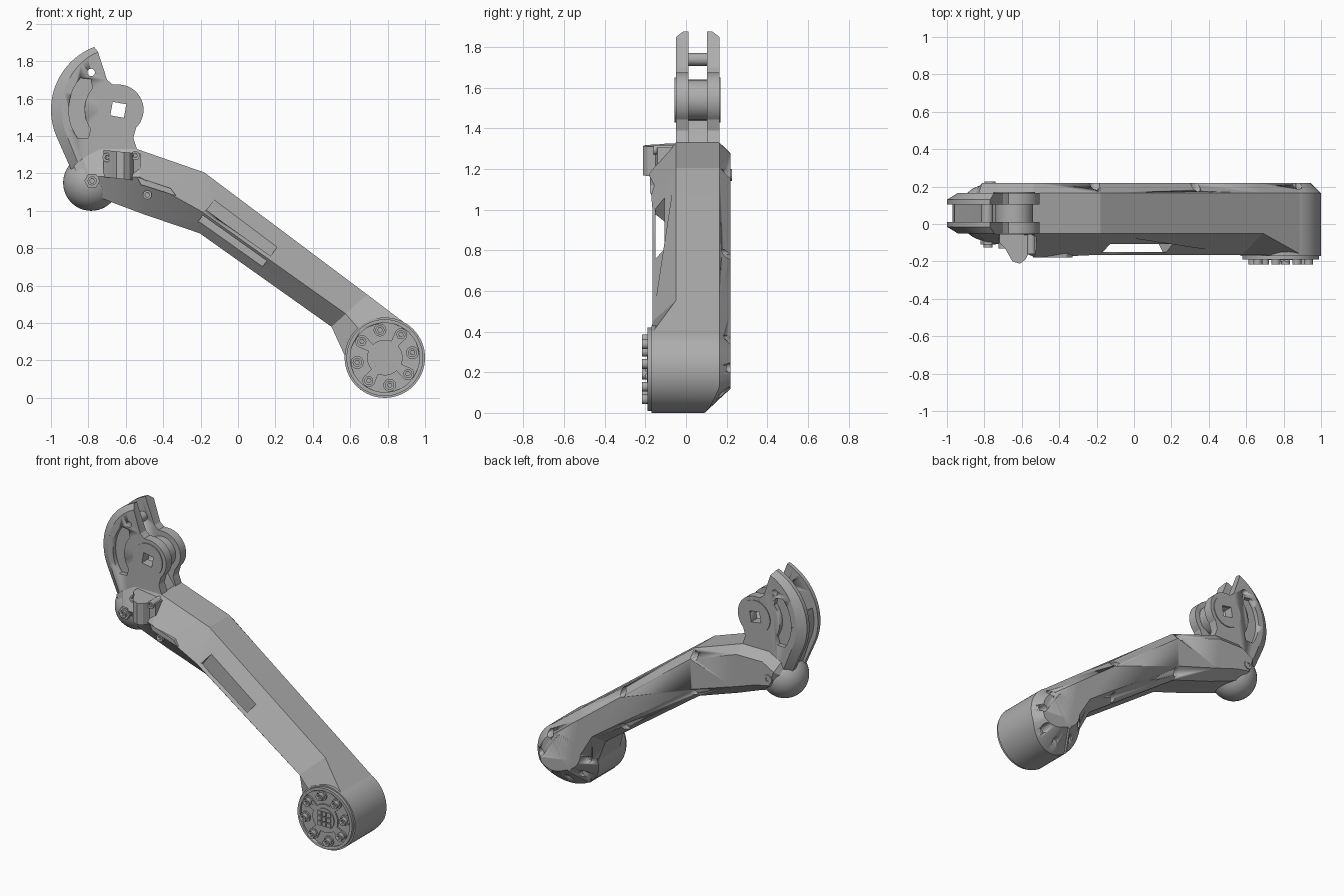
import bpy, bmesh
from math import radians, sin, cos, pi
from mathutils import Vector

cube = bpy.data.objects.get("Cube")
if cube:
    bpy.data.objects.remove(cube, do_unlink=True)

grey = bpy.data.materials.new("machined grey")
grey.use_nodes = True
grey.diffuse_color = (0.42, 0.42, 0.42, 1)
grey.node_tree.nodes["Principled BSDF"].inputs["Base Color"].default_value = (0.42, 0.42, 0.42, 1)


def loft(name, rings, angle=25):
    """Skin matching rings of points and cap both ends."""
    bm = bmesh.new()
    loops = [[bm.verts.new(p) for p in ring] for ring in rings]
    n = len(loops[0])
    for a, b in zip(loops, loops[1:]):
        for i in range(n):
            j = (i + 1) % n
            bm.faces.new((a[i], a[j], b[j], b[i]))
    bm.faces.new(loops[0])
    bm.faces.new(loops[-1])
    bmesh.ops.recalc_face_normals(bm, faces=bm.faces)
    mesh = bpy.data.meshes.new(name)
    bm.to_mesh(mesh)
    bm.free()
    ob = bpy.data.objects.new(name, mesh)
    bpy.context.collection.objects.link(ob)
    mesh.materials.append(grey)
    smooth(ob, angle)
    return ob


def smooth(ob, angle=25):
    bpy.ops.object.select_all(action='DESELECT')
    ob.select_set(True)
    bpy.context.view_layer.objects.active = ob
    bpy.ops.object.shade_smooth_by_angle(angle=radians(angle))


def prism(name, outline, y0, y1):
    return loft(name, [[(x, y, z) for x, z in outline] for y in (y0, y1)])


def arc(x, z, r, a0=0, a1=360, n=32):
    full = a1 - a0 == 360
    steps = n if full else n - 1
    return [(x + r * cos(radians(a0 + (a1 - a0) * i / steps)),
             z + r * sin(radians(a0 + (a1 - a0) * i / steps))) for i in range(n)]


def disc(name, x, z, r, y0, y1, n=32, turn=0):
    return prism(name, arc(x, z, r, turn, turn + 360, n), y0, y1)


def cut(targets, cutters):
    for ob in targets:
        bpy.context.view_layer.objects.active = ob
        for c in cutters:
            m = ob.modifiers.new("cut", 'BOOLEAN')
            m.operation, m.solver, m.object = 'DIFFERENCE', 'EXACT', c
            bpy.ops.object.modifier_apply(modifier=m.name)
    for c in cutters:
        bpy.data.objects.remove(c, do_unlink=True)


def socket_bolt(name, x, z, r, y0, y1):
    bolt = disc(name, x, z, r, y0, y1, 20)
    cut([bolt], [disc("bolt_cutter", x, z, r * 0.5, y0 - 0.01, y0 + 0.015, 6)])


# Arm: sections of top, bottom, ridge fraction, ridge y, front y, back y, bottom chamfer
HX, HZ, HR = 0.785, 0.215, 0.215
stations = [
    ((-0.88, 1.24), (-0.81, 1.11), 0.5, -0.06, -0.05, 0.17, 0.04),
    ((-0.83, 1.28), (-0.76, 1.08), 0.5, -0.10, -0.05, 0.22, 0.05),
    ((-0.74, 1.33), (-0.66, 1.04), 0.5, -0.11, -0.05, 0.22, 0.07),
    ((-0.54, 1.33), (-0.50, 0.98), 0.43, -0.18, -0.05, 0.22, 0.07),
    ((-0.18, 1.205), (-0.205, 0.88), 0.64, -0.165, -0.05, 0.22, 0.07),
    ((0.69, 0.553), (0.50, 0.38), 0.6, -0.165, -0.05, 0.22, 0.07),
    ((0.905, 0.39), (0.655, 0.04), 0.5, -0.17, -0.17, 0.22, 0.12),
]
TOP_CHAMFER = 0.055
rings = []
for top, bottom, f, ridge_y, front, back, c in stations:
    t, b = Vector(top), Vector(bottom)
    d = (b - t).normalized()
    section = [(t, front), (t, back - TOP_CHAMFER), (t + d * TOP_CHAMFER, back),
               (b - d * c, back), (b, back - c), (b, front), (t.lerp(b, f), ridge_y)]
    rings.append([(p.x, y, p.y) for p, y in section])
arm = loft("arm", rings, 12)

# Hand slot cut through the ridge, square to the arm
along, across = Vector((0.8, 0, -0.6)), Vector((0.6, 0, 0.8))
mid = Vector((0.01, -0.128, 0.89))
slot = loft("slot_cutter", [[mid + along * (a * 0.21) + across * s + Vector((0, b * 0.022, 0))
            for a, b in ((-1, -1), (1, -1), (1, 1), (-1, 1))] for s in (-0.4, 0.4)])
cut([arm], [slot])

# Drive housing with a chamfered back, deeper on its lower side
housing_rings = [[], [], []]
for i in range(64):
    a = 2 * pi * i / 64
    u, v = cos(a), sin(a)
    c = TOP_CHAMFER + 0.085 * max(0, -0.4 * u - 0.9 * v)
    for ring, r, y in zip(housing_rings, (HR, HR, HR - c), (-0.17, 0.22 - c, 0.22)):
        ring.append((HX + r * u, y, HZ + r * v))
housing = loft("drive_housing", housing_rings)

# Screw wells along the back edges
wells = [(-0.21, 1.17), (0.33, 0.78), (0.87, 0.36), (-0.19, 0.92), (0.33, 0.54),
         (0.94, 0.22), (0.90, 0.10), (0.78, 0.06), (0.66, 0.12), (0.62, 0.24)]
cut([arm, housing], [disc("well_cutter", x, z, 0.026, 0.13, 0.3, 16) for x, z in wells])
socket_bolt("end_screw", -0.77, 1.17, 0.03, 0.215, 0.226)

# Output flange on the drive housing
flange = disc("output_flange", HX, HZ, 0.205, -0.19, -0.165, 64)
cut([flange], [disc("flange_cutter", HX, HZ, 0.185, -0.2, -0.178, 64)])
disc("output_disc", HX, HZ, 0.095, -0.187, -0.17, 40)
disc("output_boss", HX, HZ, 0.07, -0.193, -0.17, 40)
for i in range(8):
    a = 2 * pi * i / 8 + radians(10)
    x, z = HX + 0.15 * cos(a), HZ + 0.15 * sin(a)
    disc("bolt_pad", x, z, 0.034, -0.189, -0.17, 24)
    socket_bolt("flange_bolt", x, z, 0.024, -0.217, -0.17)
    if i % 2:
        u, v = cos(a), sin(a)
        spoke = [(HX + u * r - v * w, HZ + v * r + u * w)
                 for r, w in ((0.08, -0.02), (0.15, -0.034), (0.15, 0.034), (0.08, 0.02))]
        prism("flange_spoke", spoke, -0.187, -0.17)
for i in range(3):
    for j in range(3):
        x, z = HX + (i - 1) * 0.035, HZ + (j - 1) * 0.035
        disc("contact_pin", x, z, 0.02, -0.2, -0.19, 4, 45)

# Joint head: two cheeks with a chamfered outer rim
JX, JZ = -0.64, 1.54
rim = arc(JX, JZ, 0.36, 111, 205, 24) + [(-0.87, 1.17)]
inner = [(-0.80, 1.12), (-0.60, 1.20), (-0.54, 1.33), (-0.56, 1.39)]
knuckle = arc(JX, JZ, 0.135, -45, 85, 18) + [(-0.67, 1.675), (-0.70, 1.70)]
outline = rim + inner + knuckle


def inset(p):
    v = Vector((p[0] - JX, p[1] - JZ))
    return (JX + v.x * 0.84, JZ + v.y * 0.92)


face_outline = [inset(p) for p in rim] + inner + knuckle
mirror_y = 0.115
head = []
for name, side in (("front_cheek", 0), ("back_cheek", 1)):
    layers = ((face_outline, -0.05), (outline, -0.015), (outline, 0.012))
    head.append(loft(name, [[(x, mirror_y - y if side else y, z) for x, z in pts]
                            for pts, y in layers]))

# Web, axle core and spacer between the cheeks
web_outline = arc(JX, JZ, 0.33, 165, 205, 10) + [(-0.86, 1.17), (-0.60, 1.20), (-0.55, 1.33), (-0.60, 1.40), (-0.74, 1.50)]
web = prism("head_web", web_outline, 0.005, 0.11)
core = disc("axle_core", JX, JZ, 0.10, 0.005, 0.11)
spacer = disc("spacer", -0.785, 1.74, 0.032, 0.005, 0.11, 20)

# Bearing plates, curved guide grooves and through holes
plates = []
for y0, y1 in ((-0.056, -0.04), (0.155, 0.171)):
    plates.append(disc("bearing_plate", JX, JZ, 0.11, y0, y1, 40))
groove = arc(JX, JZ, 0.265, 140, 215, 16) + arc(JX, JZ, 0.22, 223, 215, 3)[:1] \
    + arc(JX, JZ, 0.18, 215, 140, 16) + arc(JX, JZ, 0.22, 132, 140, 3)[:1]
cut([head[0]], [prism("groove_cutter", groove, -0.1, -0.02)])
cut([head[1]], [prism("groove_cutter", groove, 0.135, 0.2)])
cut(head + [web, core, spacer] + plates,
    [disc("square_cutter", JX, JZ, 0.052, -0.2, 0.4, 4, 35),
     disc("pin_cutter", -0.785, 1.74, 0.02, -0.2, 0.4, 20)])

# Ball under the head
bpy.ops.mesh.primitive_uv_sphere_add(segments=48, ring_count=24, radius=0.15, location=(-0.785, 0.06, 1.15))
ball = bpy.context.object
ball.name = "ball"
ball.data.materials.append(grey)
smooth(ball, 40)

# Front bracket and its screws
plan = [(-0.72, -0.05), (-0.72, -0.10), (-0.69, -0.13), (-0.65, -0.20), (-0.61, -0.212),
        (-0.58, -0.19), (-0.56, -0.15), (-0.52, -0.14), (-0.52, -0.05)]
loft("front_bracket", [[(x, y, z - 0.1 * (x + 0.62)) for x, y in plan] for z in (1.17, 1.315)])
for x, z, y in ((-0.70, 1.285, -0.13), (-0.55, 1.295, -0.16), (-0.78, 1.16, -0.125), (-0.485, 1.085, -0.15)):
    socket_bolt("bracket_screw", x, z, 0.024, y, -0.04)
prism("screw_lug", arc(-0.78, 1.16, 0.042, 0, 360, 6), -0.11, -0.04)
# Raised front rail near the elbow
prism("elbow_rail", [(-0.54, 1.18), (-0.36, 1.12), (-0.33, 1.08), (-0.52, 1.14)], -0.178, -0.08)
